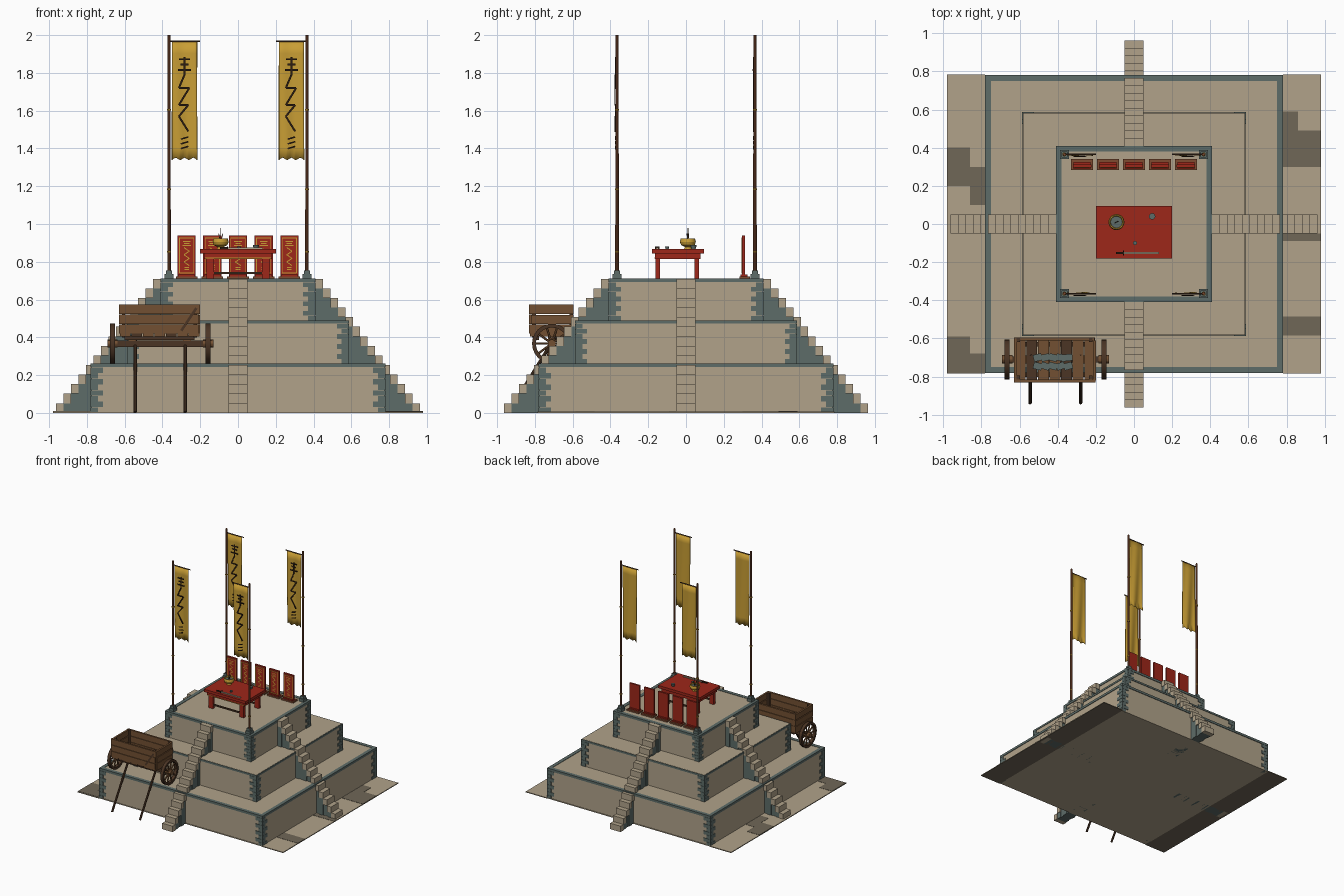
import bpy, bmesh, math, random
from mathutils import Vector, Matrix

random.seed(4)
cube = bpy.data.objects.get("Cube")
if cube:
    bpy.data.objects.remove(cube, do_unlink=True)


def material(name, r, g, b):
    m = bpy.data.materials.new(name)
    m.use_nodes = True
    m.diffuse_color = (r, g, b, 1)
    m.node_tree.nodes["Principled BSDF"].inputs["Base Color"].default_value = (r, g, b, 1)
    return m


SAND = material("sandstone", .44, .365, .255)
SLATE = material("slate", .11, .15, .14)
TILE = material("dark_tile", .16, .135, .095)
RED = material("red_lacquer", .34, .02, .01)
GOLD = material("gold", .58, .34, .035)
POLE = material("red_wood", .21, .07, .03)
WOOD = material("cart_wood", .17, .08, .032)
DARK = material("dark_wood", .07, .035, .018)
INK = material("ink", .025, .012, .006)


def finish(name, bm, mat, smooth=False):
    bmesh.ops.recalc_face_normals(bm, faces=bm.faces)
    me = bpy.data.meshes.new(name)
    bm.to_mesh(me)
    bm.free()
    me.materials.append(mat)
    ob = bpy.data.objects.new(name, me)
    bpy.context.collection.objects.link(ob)
    if smooth:
        bpy.ops.object.select_all(action="DESELECT")
        ob.select_set(True)
        bpy.context.view_layer.objects.active = ob
        bpy.ops.object.shade_smooth_by_angle()
    return ob


def add_box(bm, x0, x1, y0, y1, z0, z1):
    m = Matrix.Translation(((x0 + x1) / 2, (y0 + y1) / 2, (z0 + z1) / 2))
    bmesh.ops.create_cube(bm, size=1, matrix=m @ Matrix.Diagonal((x1 - x0, y1 - y0, z1 - z0, 1)))


def add_rod(bm, a, b, r, r2=None, sides=10):
    a, b = Vector(a), Vector(b)
    m = Matrix.Translation((a + b) / 2) @ (b - a).to_track_quat("Z", "Y").to_matrix().to_4x4()
    bmesh.ops.create_cone(bm, cap_ends=True, segments=sides, radius1=r,
                          radius2=r if r2 is None else r2, depth=(b - a).length, matrix=m)


def boxes(name, mat, items):
    bm = bmesh.new()
    for it in items:
        add_box(bm, *it)
    return finish(name, bm, mat)


def rods(name, mat, items, sides=10):
    bm = bmesh.new()
    for it in items:
        add_rod(bm, *it, sides=sides)
    return finish(name, bm, mat, sides > 5)


# Ground slab with side pavements and dark paving patches
boxes("ground_slab", SAND, [(-.78, .78, -.78, .78, 0, .006)])
boxes("pavement_base", TILE, [(s - .1, s + .1, -.785, .785, 0, .003) for s in (-.88, .88)])
boxes("pavement", SAND, [(s - .1, s + .1, -.785, .785, .003, .007) for s in (-.88, .88)])
boxes("dark_paving", TILE, [(x0, x1, y0, y1, .004, .009) for x0, x1, y0, y1 in (
    (-.98, -.86, .2, .4), (-.86, -.78, .1, .3), (-.98, -.86, -.78, -.59), (-.86, -.78, -.78, -.68),
    (.78, .86, .3, .59), (.86, .98, .3, .49), (.78, .98, -.585, -.485), (.78, .98, -.09, -.05))])

# Three stone tiers with slate rims and corner quoins
for label, h, z0, z1, rim in (("lower", .775, 0, .26, .03), ("middle", .583, .26, .49, .004),
                              ("upper", .405, .49, .71, .03)):
    boxes(label + "_tier", SAND, [(-h, h, -h, h, z0, z1 - .001)])
    o, i = h + .005, h + .005 - rim
    za, zb = z1 - .018, z1 + (.002 if rim > .01 else -.002)
    boxes(label + "_rim", SLATE, [(-o, o, i, o, za, zb), (-o, o, -o, -i, za, zb),
                                  (i, o, -i, i, za, zb), (-o, -i, -i, i, za, zb)])
    blocks, n = [], 8
    step = (z1 - z0 - .018) / n
    for sx in (-1, 1):
        for sy in (-1, 1):
            for k in range(n):
                w, v = (.065, .04) if k % 2 else (.04, .065)
                xs, ys = sorted((sx * o, sx * (o - w))), sorted((sy * o, sy * (o - v)))
                blocks.append((*xs, *ys, z0 + k * step, z0 + (k + .96) * step))
    boxes(label + "_quoins", SLATE, blocks)

# Four stairways: sandstone treads on slate piers
STEPS, RISE, RUN = 14, .71 / 14, .0395
for n, side in enumerate(("front", "left", "back", "right")):
    turn = Matrix.Rotation(n * math.pi / 2, 3, "Z")
    treads, piers = bmesh.new(), bmesh.new()
    for k in range(STEPS):
        y, top = -.963 + k * RUN, (k + 1) * RISE
        add_box(treads, -.05, .05, y, y + RUN, top - RISE, top)
        if k:
            w = .046 if k % 2 else .04
            add_box(piers, -w, w, y, y + RUN, 0, top - RISE)
    for bm, name, mat in ((treads, "_stair_treads", SAND), (piers, "_stair_piers", SLATE)):
        bmesh.ops.rotate(bm, verts=bm.verts, matrix=turn)
        finish(side + name, bm, mat)


# Banners: pole, foot, crossbar, rippled cloth and painted strokes
def stroke(bm, x0, z0, x1, z1, y, w=.005):
    d = Vector((x1 - x0, 0, z1 - z0))
    n = Vector((-d.z, 0, d.x)).normalized() * w
    a, b = Vector((x0, y, z0)), Vector((x1, y, z1))
    bm.faces.new([bm.verts.new(p) for p in (a - n, b - n, b + n, a + n)])


ZIGZAG = [(0, 1.79), (-.03, 1.72), (.025, 1.72), (-.03, 1.63), (.02, 1.63), (-.03, 1.57), (.02, 1.49)]
P = .365
for sx, side in ((-1, "right"), (1, "left")):
    for sy, end in ((-1, "front"), (1, "back")):
        tag = end + "_" + side
        x, y, c = sx * P, sy * P, sx * .283
        rods(tag + "_pole", POLE, [((x, y, .71), (x, y, 2), .01, .008)])
        rods(tag + "_pole_bands", GOLD, [((x, y, z), (x, y, z + .008), .011) for z in (.85, 1.18, 1.6)])
        boxes(tag + "_pole_foot", SLATE, [(x - .023, x + .023, y - .023, y + .023, .71, .735),
                                          (x - .016, x + .016, y - .016, y + .016, .735, .755)])
        rods(tag + "_crossbar", DARK, [((x, y, 1.967), (sx * .2, y, 1.967), .004)])
        bm = bmesh.new()
        bmesh.ops.create_grid(bm, x_segments=12, y_segments=10, size=1)
        for v in bm.verts:
            u, t = v.co.x, (v.co.y + 1) / 2
            hem = .007 * math.cos(u * 9) * (t < .01)
            v.co = (c + u * .067, y + .006 * math.sin(u * 4 + t * 2) * (1 - t * .6), 1.345 + t * .62 + hem)
        cloth = finish(tag + "_banner", bm, GOLD, True)
        cloth.modifiers.new("thickness", "SOLIDIFY").thickness = .003
        bm, f = bmesh.new(), y - .01
        for z, w in ((1.872, .03), (1.845, .022), (1.815, .034)):
            stroke(bm, c - w, z, c + w, z, f)
        stroke(bm, c, 1.885, c, 1.79, f)
        for (xa, za), (xb, zb) in zip(ZIGZAG, ZIGZAG[1:]):
            stroke(bm, c + xa, za, c + xb, zb, f)
        for z in (1.455, 1.43, 1.405):
            stroke(bm, c - .02, z - .006, c + .02, z + .006, f, .004)
        marks = finish(tag + "_banner_strokes", bm, INK)
        marks.modifiers.new("thickness", "SOLIDIFY").thickness = .003

# Offering table
boxes("table_top", RED, [(-.2, .2, -.18, .095, .845, .868)])
boxes("table_apron", RED, [(-.18, .18, -.165, .078, .815, .845)])
legs = [(x, y) for x in (-.147, .147) for y in (-.15, .058)]
boxes("table_legs", RED, [(x - .02, x + .02, y - .012, y + .012, .71, .82) for x, y in legs])
boxes("table_stretchers", DARK, [(-.147, .147, y - .006, y + .006, .735, .747) for y in (-.15, .058)])
boxes("table_trim", GOLD, [(-.175, .175, -.168, -.165, .818, .822)])

# Incense bowl turned from a profile
bm = bmesh.new()
prof = [(0, .868), (.02, .868), (.016, .878), (.036, .888), (.042, .905), (.038, .922), (.033, .922), (.03, .908), (0, .908)]
pts = [bm.verts.new((r, 0, z)) for r, z in prof]
edges = [bm.edges.new(e) for e in zip(pts, pts[1:])]
bmesh.ops.spin(bm, geom=pts + edges, cent=(0, 0, 0), axis=(0, 0, 1), angle=math.tau, steps=20)
bmesh.ops.remove_doubles(bm, verts=bm.verts, dist=.0005)
bmesh.ops.translate(bm, verts=bm.verts, vec=(-.092, .01, 0))
finish("incense_bowl", bm, GOLD, True)
rods("bowl_ash", SLATE, [((-.092, .01, .9), (-.092, .01, .911), .031)], 16)
rods("incense_sticks", DARK, [((-.092, .01, .9), (-.092 + d, .01 + e, t), .002)
                              for d, e, t in ((0, 0, .98), (.012, .005, .95), (-.01, -.005, .95))], 6)
rods("cups", SLATE, [((.095, .04, .868), (.095, .04, .888), .011, .017),
                     ((.005, -.1, .868), (.005, -.1, .88), .008, .011)], 12)
boxes("blade", SAND, [(-.055, .13, -.158, -.146, .868, .876)])
boxes("blade_handle", INK, [(-.095, -.055, -.156, -.148, .868, .878), (-.058, -.052, -.165, -.139, .868, .88)])

# Row of spirit tablets with gold frames and marks
X = [-.272 + k * .136 for k in range(5)]
boxes("tablets", RED, [(x - .048, x + .048, .297, .313, .72, .94) for x in X])
boxes("tablet_feet", POLE, [(x - .057, x + .057, .282, .34, .71, .722) for x in X])
boxes("tablet_braces", RED, [(x - .045, x + .045, .288, .325, .722, .732) for x in X])
frames, glyphs = [], bmesh.new()
for x in X:
    for s in (-.038, .038):
        frames.append((x + s - .002, x + s + .002, .294, .297, .74, .928))
    for z in (.74, .926):
        frames.append((x - .038, x + .038, .294, .297, z - .002, z + .002))
    for z, w in ((.908, .02), (.896, .014), (.885, .022), (.77, .012), (.76, .012)):
        stroke(glyphs, x - w, z, x + w, z, .2955, .0025)
    zig = [(x + (.014 if k % 2 else -.014), .875 - k * .019) for k in range(6)]
    for a, b in zip(zig, zig[1:]):
        stroke(glyphs, *a, *b, .2955, .0025)
boxes("tablet_frames", GOLD, frames)
finish("tablet_marks", glyphs, GOLD)

# Cart body of uneven planks
CX, CY = -.415, -.71
planks, dark_planks = [], []
for k in range(7):
    x = -.625 + k * .0607
    (dark_planks if k % 3 == 1 else planks).append((x, x + .057, -.825, -.6, .405, .42 + .003 * (k % 2)))
for z, h in ((.42, .048), (.471, .05), (.524, .05)):
    for y in (-.832, -.612):
        end = random.uniform(-.21, -.198)
        planks.append((-.63, end, y, y + .016, z, z + h))
    for x in (-.63, -.216):
        planks.append((x, x + .016, -.82, -.61, z, z + h - random.uniform(0, .004)))
boxes("cart_planks", WOOD, planks)
boxes("cart_dark_planks", DARK, dark_planks)
posts = [(x, x + .018, y, y + .02, .4, .575) for x in (-.615, -.235) for y in (-.815, -.618)]
boxes("cart_posts", DARK, posts + [(-.6, -.23, CY + d - .012, CY + d + .012, .385, .405) for d in (-.08, .08)])
boxes("cart_axle", DARK, [(-.69, -.14, CY - .016, CY + .016, .35, .382)])
boxes("cart_axle_blocks", WOOD, [(x - .02, x + .02, CY - .02, CY + .02, .38, .41) for x in (-.56, -.27)])
brace = bmesh.new()
stroke(brace, -.3, .435, -.22, .555, -.835, .007)
finish("cart_brace", brace, DARK)
rods("cart_shafts", DARK, [((x, -.68, .42), (x, -.938, .005), .009) for x in (-.545, -.28)], 8)

# Spoked wheels
R, WZ, SEG = .105, .367, 24
for x, side in ((-.665, "right"), (-.158, "left")):
    bm = bmesh.new()
    rings = []
    for k in range(SEG):
        a = math.tau * k / SEG
        rings.append([bm.verts.new((x + dx, CY + r * math.cos(a), WZ + r * math.sin(a)))
                      for dx, r in ((-.013, R), (.013, R), (.013, R - .02), (-.013, R - .02))])
    for k in range(SEG):
        p, q = rings[k - 1], rings[k]
        for j in range(4):
            bm.faces.new((p[j - 1], p[j], q[j], q[j - 1]))
    finish(side + "_wheel_rim", bm, DARK, True)
    rods(side + "_wheel_hub", WOOD, [((x - .027, CY, WZ), (x + .027, CY, WZ), .022)], 12)
    angles = [math.tau * k / 10 for k in range(10)]
    rods(side + "_wheel_spokes", WOOD, [((x, CY, WZ), (x, CY + .09 * math.cos(a), WZ + .09 * math.sin(a)), .006)
                                        for a in angles], 6)

# Stone slabs lying in the cart
bm = bmesh.new()
for k in range(10):
    m = (Matrix.Translation((-.505 + (k % 5) * .04, -.745 + (k // 5) * .045, .434 + .006 * (k % 2)))
         @ Matrix.Rotation(random.uniform(-.4, .4), 4, "Z") @ Matrix.Diagonal((.045, .036, .024, 1)))
    bmesh.ops.create_cube(bm, size=1, matrix=m)
finish("cart_stones", bm, SLATE)
